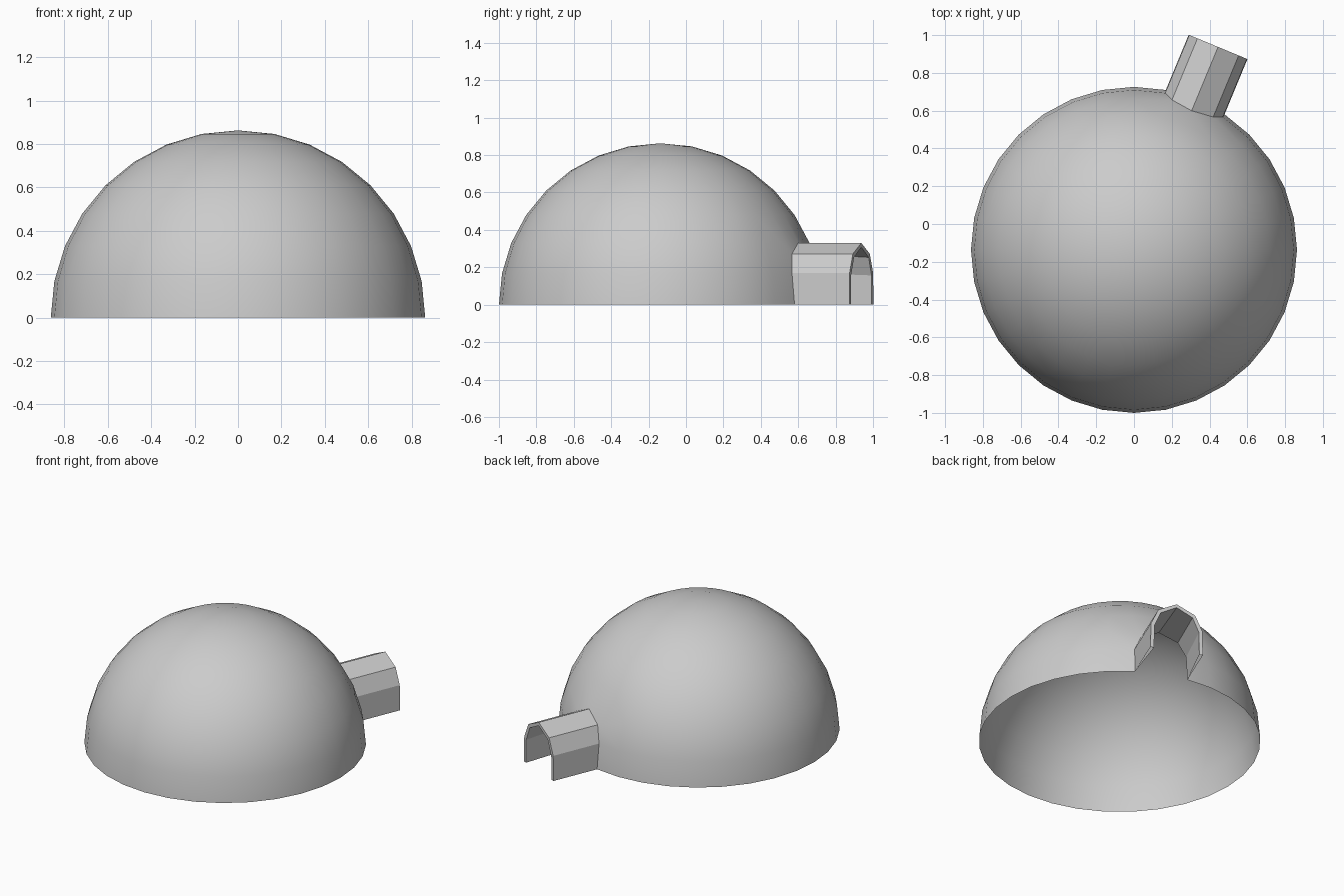
import bpy, bmesh, math
from mathutils import Matrix, Vector

if "Cube" in bpy.data.objects:
    bpy.data.objects.remove(bpy.data.objects["Cube"])

R = 0.863            # dome radius
END = 1.163          # distance of the tunnel mouth from the dome axis
WALL = 0.023         # thickness of the tunnel mouth rim
STEP = math.radians(11.25)
# everything is built with the door toward +y, then turned and placed
PLACE = Matrix.Translation((0, -0.137, 0)) @ Matrix.Rotation(-2 * STEP, 4, 'Z')


def finish(name, bm):
    bm.transform(PLACE)
    bmesh.ops.recalc_face_normals(bm, faces=bm.faces[:])
    me = bpy.data.meshes.new(name)
    bm.to_mesh(me)
    bm.free()
    ob = bpy.data.objects.new(name, me)
    bpy.context.collection.objects.link(ob)
    return ob


def on_dome(x, z):
    return Vector((x, math.sqrt(R * R - x * x - z * z), z))


# Door arch outline, lying on the dome surface
half = [(R * math.sin(STEP), 0),
        (R * math.cos(STEP) * math.sin(STEP), R * math.sin(STEP)),
        (0.118, 0.272)]
peak = (0, R * math.sin(2 * STEP))
arch = [(-x, z) for x, z in half] + [peak] + half[::-1]

# Dome: upper half of a sphere with the doorway opened
bm = bmesh.new()
bmesh.ops.create_uvsphere(bm, u_segments=32, v_segments=16, radius=R)
bmesh.ops.delete(bm, geom=[v for v in bm.verts if v.co.z < -0.01], context='VERTS')
door = []
for f in bm.faces:
    c = f.calc_center_median()
    if c.y > 0 and abs(c.x) < c.y * math.tan(STEP) and c.z < peak[1]:
        door.append(f)
# pull the two upper corners of the doorway in to form the arch
for v in {v for f in door for v in f.verts}:
    if abs(v.co.z - peak[1]) < 0.01 and abs(v.co.x) > 0.05:
        v.co = on_dome(math.copysign(half[2][0], v.co.x), half[2][1])
bmesh.ops.delete(bm, geom=door, context='FACES')
dome = finish("dome", bm)
bpy.context.view_layer.objects.active = dome
dome.select_set(True)
bpy.ops.object.shade_smooth_by_angle(angle=math.radians(25))

# Entrance tunnel: outer wall, mouth rim, then inner wall back to the doorway
k = 1 - WALL / half[0][0]
inner = [(x * k, z * (1 - WALL / peak[1])) for x, z in arch]
rings = [[on_dome(x, z) for x, z in arch],
         [Vector((x, END, z)) for x, z in arch],
         [Vector((x, END, z)) for x, z in inner],
         [on_dome(x, z) for x, z in arch]]
bm = bmesh.new()
rows = [[bm.verts.new(p) for p in ring] for ring in rings]
for a, b in zip(rows, rows[1:]):
    for i in range(len(a) - 1):
        bm.faces.new((a[i], a[i + 1], b[i + 1], b[i]))
finish("entrance_tunnel", bm)
